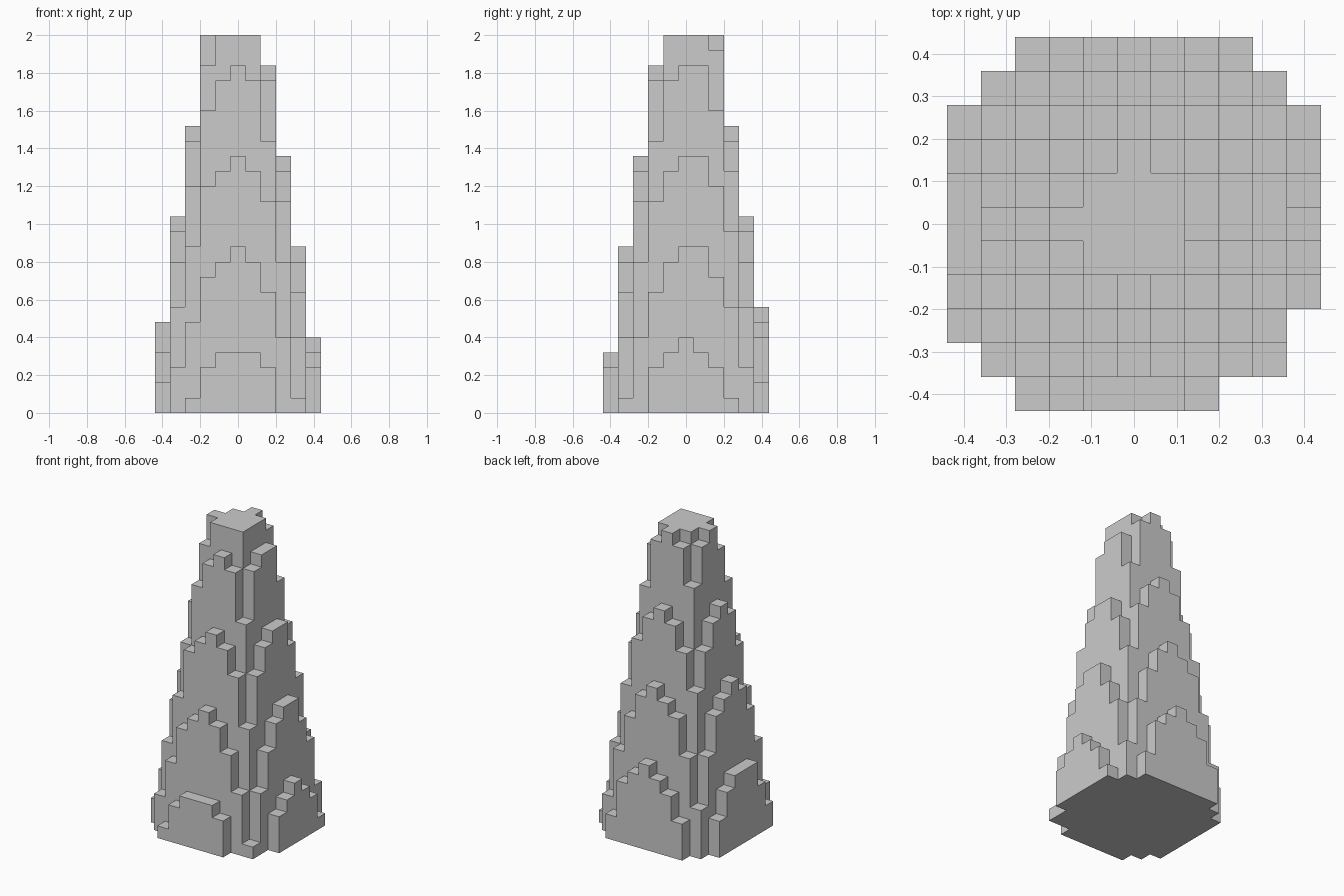
import bpy, bmesh, math

if "Cube" in bpy.data.objects:
    bpy.data.objects.remove(bpy.data.objects["Cube"])

S = 0.08            # voxel size
N, TOP = 5, 25      # half width and height of the voxel grid
CX, CY = -0.14, 0.18  # slight offset of the cone axis, in voxels


def height(i, j):
    """Column height in voxels of a slightly squared, off-centre cone."""
    if max(abs(i), abs(j)) > N:
        return 0
    x, y = i - CX, j - CY
    d = math.hypot(x, y)
    squareness = (2 * x * y / (d * d)) ** 2
    h = 36.8 - 6.15 * d + min(0.31 * d, 1.37) * squareness
    return max(0, min(TOP, math.floor(h)))


bm = bmesh.new()


def quad(*pts):
    bm.faces.new([bm.verts.new((x * S, y * S, z * S)) for x, y, z in pts])


cells = range(-N, N + 1)
for i in cells:
    for j in cells:
        h = height(i, j)
        if not h:
            continue
        # column cap and base
        c = [(i - .5, j - .5), (i + .5, j - .5), (i + .5, j + .5), (i - .5, j + .5)]
        quad(*[(x, y, h) for x, y in c])
        quad(*[(x, y, 0) for x, y in reversed(c)])
        # exposed walls, one voxel face at a time
        for k, (di, dj) in enumerate([(0, -1), (1, 0), (0, 1), (-1, 0)]):
            (ax, ay), (bx, by) = c[k], c[(k + 1) % 4]
            for z in range(height(i + di, j + dj), h):
                quad((ax, ay, z), (bx, by, z), (bx, by, z + 1), (ax, ay, z + 1))

bmesh.ops.remove_doubles(bm, verts=bm.verts, dist=0.001)
mesh = bpy.data.meshes.new("stepped_tower")
bm.to_mesh(mesh)
bm.free()
bpy.context.collection.objects.link(bpy.data.objects.new("stepped_tower", mesh))
